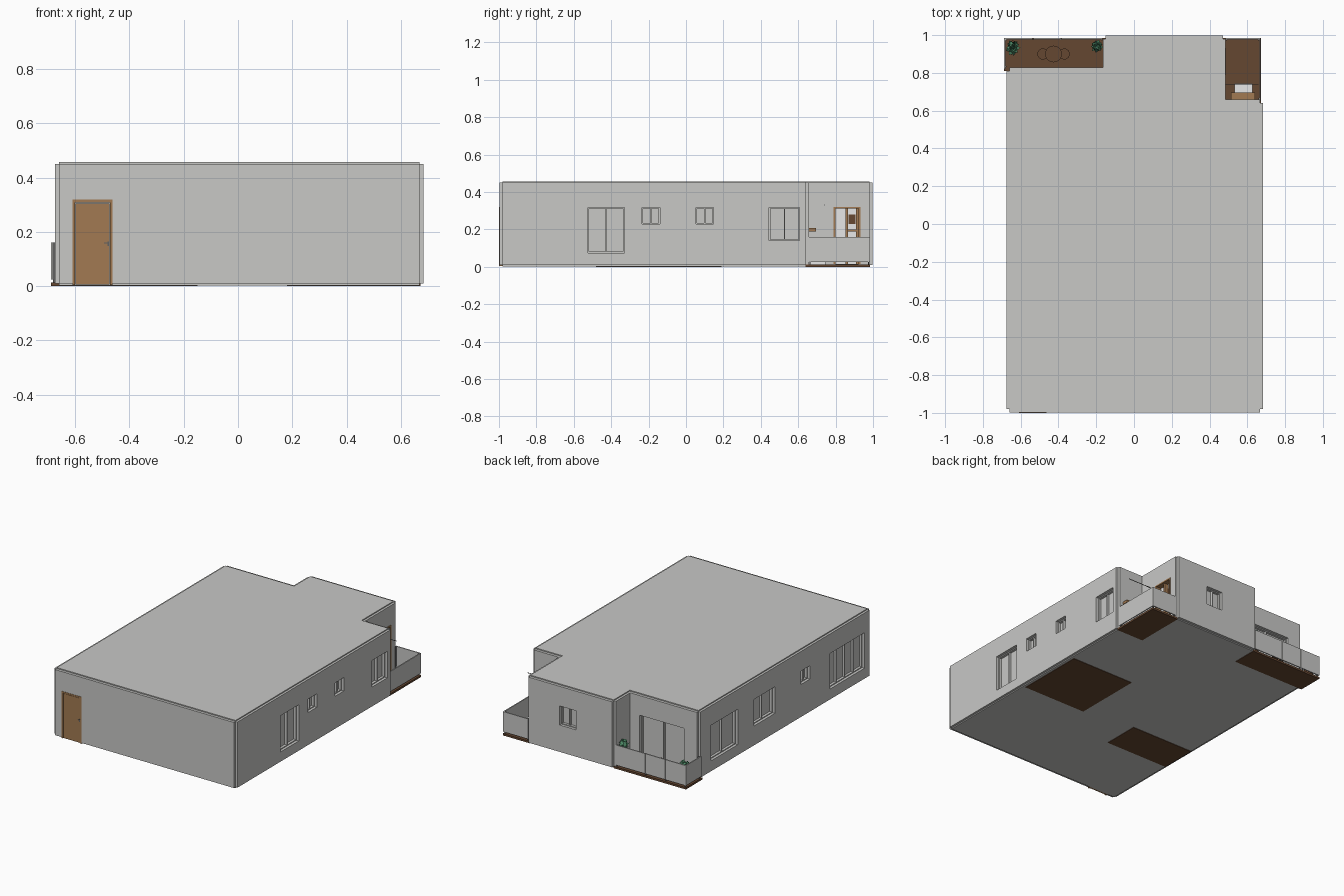
import bpy, bmesh, math, random
from mathutils import Vector, Matrix

if "Cube" in bpy.data.objects:
    bpy.data.objects.remove(bpy.data.objects["Cube"])

random.seed(4)


def mat(name, r, g, b):
    m = bpy.data.materials.new(name)
    m.diffuse_color = (r, g, b, 1)
    m.use_nodes = True
    m.node_tree.nodes["Principled BSDF"].inputs["Base Color"].default_value = m.diffuse_color
    return m


WALL = mat("wall_grey", 0.58, 0.58, 0.565)
WHITE = mat("white", 0.8, 0.8, 0.8)
WOOD = mat("door_wood", 0.36, 0.195, 0.085)
BROWN = mat("floor_brown", 0.13, 0.063, 0.031)
METAL = mat("dark_metal", 0.12, 0.12, 0.12)
GREEN = mat("leaf_green", 0.10, 0.34, 0.18)
DARKGREEN = mat("leaf_dark_green", 0.03, 0.14, 0.07)


def finish(name, bm, material):
    bmesh.ops.recalc_face_normals(bm, faces=bm.faces)
    me = bpy.data.meshes.new(name)
    bm.to_mesh(me)
    bm.free()
    me.materials.append(material)
    ob = bpy.data.objects.new(name, me)
    bpy.context.collection.objects.link(ob)
    return ob


def add_box(bm, x, y, z):
    """Box from (min, max) pairs."""
    c = [(a + b) / 2 for a, b in (x, y, z)]
    s = [abs(b - a) for a, b in (x, y, z)]
    bmesh.ops.create_cube(bm, size=1, matrix=Matrix.Translation(c) @ Matrix.Diagonal((*s, 1)))


def boxes(name, material, *specs):
    bm = bmesh.new()
    for s in specs:
        add_box(bm, *s)
    return finish(name, bm, material)


def cylinder(name, material, x, y, z0, z1, r1, r2=None, seg=24):
    bm = bmesh.new()
    bmesh.ops.create_cone(bm, cap_ends=True, segments=seg, radius1=r1,
                          radius2=r1 if r2 is None else r2, depth=z1 - z0,
                          matrix=Matrix.Translation((x, y, (z0 + z1) / 2)))
    return finish(name, bm, material)


# Building: a core prism with thin wall skins standing proud of its corners
def building(name, w, d, z0, z1):
    l, r, f, b = -0.66 - w, 0.668 + w, -0.98 - d, 0.98 + d
    nl, nr = -0.15 - w, 0.47 + w
    pts = [(l, f), (r, f), (r, 0.64 + d), (nr, 0.64 + d), (nr, b),
           (nl, b), (nl, 0.81 + d), (l, 0.81 + d)]
    bm = bmesh.new()
    face = bm.faces.new([bm.verts.new((x, y, z0)) for x, y in pts])
    ext = bmesh.ops.extrude_face_region(bm, geom=[face])
    bmesh.ops.translate(bm, vec=(0, 0, z1 - z0),
                        verts=[v for v in ext["geom"] if isinstance(v, bmesh.types.BMVert)])
    return finish(name, bm, WALL)


shells = [building("building_core", 0, 0, 0.003, 0.457),
          building("side_wall_skin", 0.015, 0, 0.01, 0.45),
          building("end_wall_skin", 0, 0.018, 0.01, 0.45)]

cut = bmesh.new()


# Recessed window: cuts the wall and adds a frame with mullions
def window(name, axis, sign, plane, a0, a1, z0, z1, panes):
    def oriented(d0, d1, a, z):
        depth = (plane + sign * d0, plane + sign * d1)
        return (depth, a, z) if axis == "x" else (a, depth, z)
    add_box(cut, *oriented(-0.035, 0.05, (a0, a1), (z0, z1)))
    t, parts = 0.006, []
    for i in range(panes + 1):
        c = a0 + t / 2 + (a1 - a0 - t) * i / panes
        parts.append(oriented(-0.036, -0.018, (c - t / 2, c + t / 2), (z0, z1)))
    for z in (z0, z1 - t):
        parts.append(oriented(-0.036, -0.018, (a0, a1), (z, z + t)))
    boxes(name, WALL, *parts)


R, L = 0.683, -0.675
for i, (y0, y1, z0, n) in enumerate([(-0.525, -0.33, 0.075, 2), (-0.235, -0.14, 0.228, 2),
                                     (0.053, 0.148, 0.228, 2), (0.445, 0.608, 0.14, 2)]):
    window(f"right_window_{i}", "x", 1, R, y0, y1, z0, 0.318, n)
for i, (y0, y1, z0, n) in enumerate([(0.415, 0.70, 0.08, 2), (0.02, 0.245, 0.14, 2),
                                     (-0.35, -0.255, 0.228, 2), (-0.93, -0.565, 0.08, 4)]):
    window(f"left_window_{i}", "x", -1, L, y0, y1, z0, 0.318, n)
window("back_window", "y", 1, 0.998, 0.12, 0.24, 0.19, 0.318, 2)
window("balcony_sliding_door", "y", 1, 0.828, -0.565, -0.235, 0.015, 0.318, 2)

# Door recesses
add_box(cut, (-0.608, -0.464), (-1.05, -0.985), (0.006, 0.316))
add_box(cut, (0.44, 0.55), (0.79, 0.93), (0.014, 0.318))
cutter = finish("opening_cutter", cut, WALL)
cutter.hide_render = True
for ob in shells:
    m = ob.modifiers.new("openings", "BOOLEAN")
    m.operation, m.solver, m.object = "DIFFERENCE", "EXACT", cutter
bpy.context.view_layer.update()
dg = bpy.context.evaluated_depsgraph_get()
for ob in shells:
    me = bpy.data.meshes.new_from_object(ob.evaluated_get(dg))
    ob.modifiers.clear()
    ob.data = me
bpy.data.objects.remove(cutter)

# Front door with frame and lever handle
boxes("front_door_frame", WOOD,
      ((-0.610, -0.600), (-1.0, -0.98), (0.005, 0.319)),
      ((-0.472, -0.462), (-1.0, -0.98), (0.005, 0.319)),
      ((-0.610, -0.462), (-1.0, -0.98), (0.309, 0.319)))
boxes("front_door_leaf", WOOD, ((-0.599, -0.473), (-0.995, -0.98), (0.006, 0.305)))
boxes("front_door_handle", METAL,
      ((-0.480, -0.475), (-1.0, -0.994), (0.148, 0.164)),
      ((-0.493, -0.476), (-1.0, -0.997), (0.157, 0.161)))

# Balcony side door: wooden frame, pale leaves and a dark panel
boxes("side_door_frame", WOOD,
      ((0.45, 0.488), (0.788, 0.798), (0.014, 0.32)),
      ((0.45, 0.488), (0.922, 0.932), (0.014, 0.32)),
      ((0.45, 0.488), (0.788, 0.932), (0.311, 0.32)),
      ((0.445, 0.475), (0.853, 0.866), (0.014, 0.311)),
      ((0.445, 0.465), (0.908, 0.922), (0.014, 0.311)),
      ((0.445, 0.465), (0.866, 0.908), (0.19, 0.2)))
boxes("side_door_leaf", WHITE, ((0.436, 0.445), (0.79, 0.93), (0.014, 0.318)))
boxes("side_door_panel", BROWN, ((0.445, 0.45), (0.868, 0.905), (0.23, 0.28)))

# Brown floor slabs: two balconies and two rooms seen from below
boxes("left_balcony_floor", BROWN, ((-0.688, -0.15), (0.81, 0.984), (0, 0.013)))
boxes("right_balcony_floor", BROWN, ((0.47, 0.672), (0.64, 0.984), (0, 0.013)))
boxes("room_floor_right", BROWN, ((0.18, 0.65), (-0.28, 0.19), (0, 0.006)))
boxes("room_floor_left", BROWN, ((-0.66, -0.19), (-0.48, -0.23), (0, 0.006)))

# Balcony parapets, floating just above the slab
ZP = (0.025, 0.16)
boxes("right_parapet", WALL,
      ((0.664, 0.671), (0.65, 0.984), ZP),
      ((0.485, 0.671), (0.977, 0.984), ZP))
edges = [-0.688, -0.535, -0.385, -0.165]
boxes("left_parapet", WALL,
      ((-0.688, -0.681), (0.82, 0.984), ZP),
      *[((a + 0.002, b - 0.002), (0.977, 0.984), ZP) for a, b in zip(edges, edges[1:])])
boxes("parapet_posts", METAL,
      *[((x - 0.003, x + 0.003), (0.973, 0.979), (0.01, 0.16)) for x in edges[1:3]],
      *[((x - 0.003, x + 0.003), (0.972, 0.978), (0.01, 0.16)) for x in (-0.678, -0.17, 0.49, 0.66)],
      ((-0.681, -0.675), (0.83, 0.836), (0.01, 0.16)),
      ((0.658, 0.664), (0.66, 0.666), (0.01, 0.16)))

# Right balcony: shelf, white appliance and drying line
boxes("wooden_shelf", WOOD, ((0.513, 0.64), (0.65, 0.695), (0.19, 0.208)))
boxes("shelf_brackets", METAL, *[((x, x + 0.006), (0.65, 0.656), (0.17, 0.24)) for x in (0.53, 0.615)])
boxes("white_appliance", WHITE, ((0.533, 0.628), (0.655, 0.745), (0.013, 0.12)))
boxes("drying_line", METAL, ((0.485, 0.66), (0.738, 0.741), (0.329, 0.332)))

# Left balcony: round table with two stools
cylinder("table_top", BROWN, -0.426, 0.90, 0.085, 0.093, 0.044, seg=32)
cylinder("table_stem", BROWN, -0.426, 0.90, 0.013, 0.085, 0.008, seg=12)
for side in (-1, 1):
    cylinder("stool", BROWN, -0.426 + side * 0.057, 0.90, 0.013, 0.055, 0.024, 0.029)


# Potted plants with arching leaves
def plant(name, x, y, material, height, reach, count):
    cylinder(name + "_pot", BROWN, x, y, 0.013, 0.075, 0.018, 0.026, 16)
    bm = bmesh.new()
    for i in range(count):
        ang = i * 2.4 + random.uniform(-0.3, 0.3)
        out = Vector((math.cos(ang), math.sin(ang), 0))
        side = Vector((-out.y, out.x, 0)) * 0.011
        n = random.uniform(0.55, 1)
        base = Vector((x, y, 0.07))
        mid = base + out * reach * 0.55 * n + Vector((0, 0, height * random.uniform(0.6, 1)))
        tip = base + out * reach * n + Vector((0, 0, height * random.uniform(0.3, 0.9)))
        b, l, r, t = [bm.verts.new(p) for p in (base, mid + side, mid - side, tip)]
        bm.faces.new((b, l, r))
        bm.faces.new((l, t, r))
    finish(name + "_leaves", bm, material)


plant("corner_plant", -0.642, 0.93, GREEN, 0.09, 0.042, 30)
plant("corner_plant_inner", -0.642, 0.945, DARKGREEN, 0.07, 0.035, 14)
plant("wall_plant", -0.197, 0.943, GREEN, 0.115, 0.038, 30)
